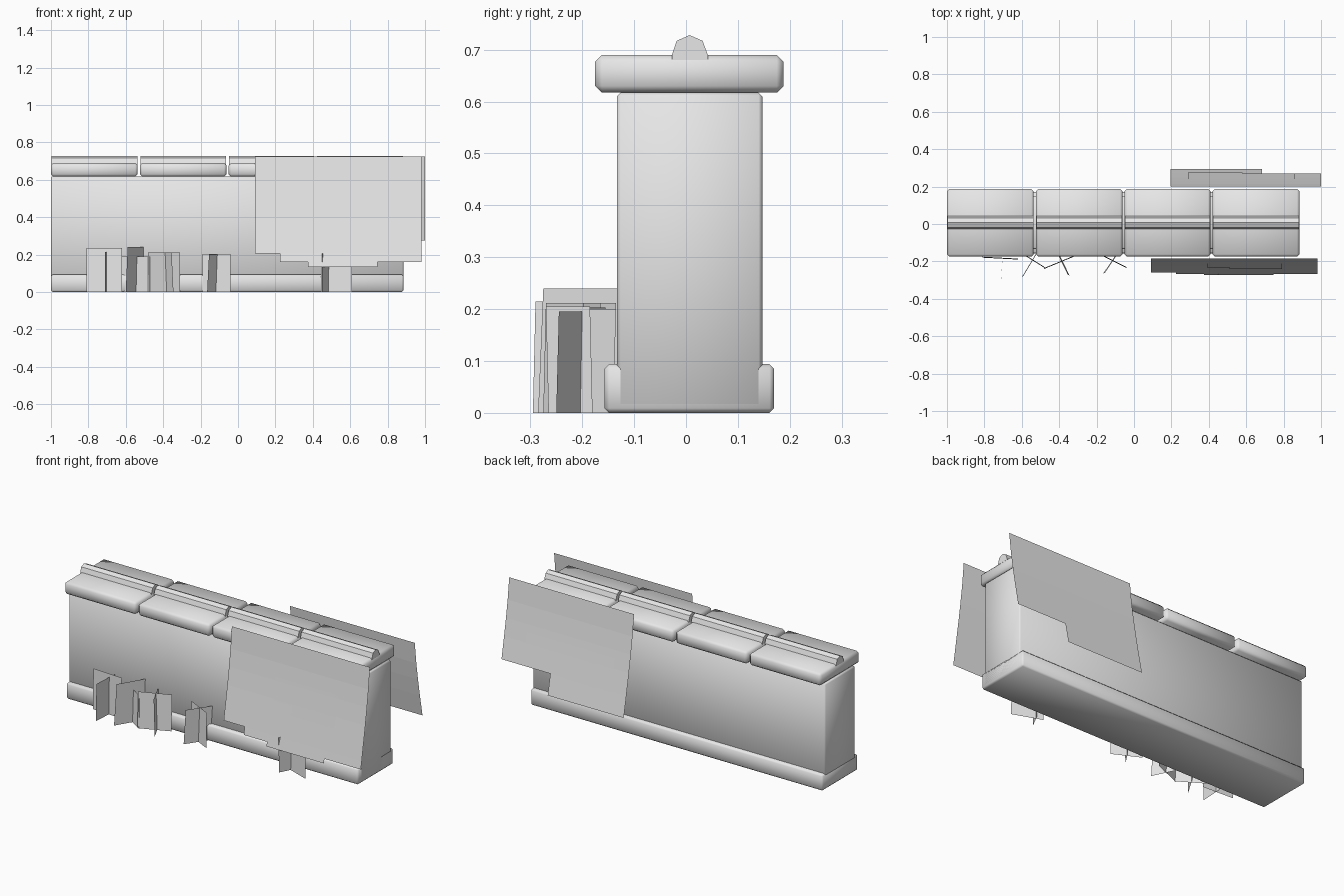
import bpy, bmesh

if "Cube" in bpy.data.objects:
    bpy.data.objects.remove(bpy.data.objects["Cube"])

grey = bpy.data.materials.new("stone_grey")
grey.diffuse_color = (0.8, 0.8, 0.8, 1)
grey.use_nodes = True
grey.node_tree.nodes["Principled BSDF"].inputs["Base Color"].default_value = grey.diffuse_color


def finish(name, bm, smooth=False):
    mesh = bpy.data.meshes.new(name)
    bm.to_mesh(mesh)
    bm.free()
    mesh.materials.append(grey)
    ob = bpy.data.objects.new(name, mesh)
    bpy.context.collection.objects.link(ob)
    if smooth:
        bpy.ops.object.select_all(action='DESELECT')
        ob.select_set(True)
        bpy.context.view_layer.objects.active = ob
        bpy.ops.object.shade_smooth_by_angle(angle=0.9)
    return ob


def block(name, x, y, z, bevel):
    """Box between the given (min, max) ranges with chamfered edges."""
    bm = bmesh.new()
    bmesh.ops.create_cube(bm, size=1)
    for v in bm.verts:
        for i, r in enumerate((x, y, z)):
            v.co[i] = r[0] if v.co[i] < 0 else r[1]
    bmesh.ops.bevel(bm, geom=bm.edges[:], offset=bevel, segments=1, affect='EDGES')
    finish(name, bm, True)


def prism(name, x0, x1, profile):
    """Profile in y, z extruded along x."""
    bm = bmesh.new()
    face = bm.faces.new([bm.verts.new((x0, y, z)) for y, z in profile])
    ext = bmesh.ops.extrude_face_region(bm, geom=[face])
    for v in ext["geom"]:
        if isinstance(v, bmesh.types.BMVert):
            v.co.x = x1
    bmesh.ops.recalc_face_normals(bm, faces=bm.faces[:])
    finish(name, bm)


def hanging_sheet(name, side, columns, top, y0, drop, lift=0.0):
    """Thin curved sheet with a stepped lower edge; columns are (x0, x1, bottom)."""
    bm = bmesh.new()
    levels = sorted({top, 0.6, 0.5, 0.4} | {c[2] for c in columns})
    levels = [z for z in levels if z <= top]

    def point(x, z):
        t = max(0.0, (0.725 - z) / 0.59)
        return bm.verts.new((x, side * (y0 + drop * t ** 1.25 + lift), z))

    for x0, x1, bottom in columns:
        for a, b in zip(levels, levels[1:]):
            if a >= bottom - 1e-6:
                quad = [point(x0, a), point(x1, a), point(x1, b), point(x0, b)]
                bm.faces.new(quad if side < 0 else quad[::-1])
    bmesh.ops.remove_doubles(bm, verts=bm.verts[:], dist=1e-5)
    finish(name, bm)


def grass_card(name, p, q, height, lean=(0.0, 0.012)):
    """Upright flat card from ground point p to ground point q."""
    bm = bmesh.new()
    top = [(x + lean[0], y + lean[1], height) for x, y in (q, p)]
    corners = [(*p, 0), (*q, 0)] + top
    bm.faces.new([bm.verts.new(c) for c in corners])
    finish(name, bm)


# Wall and plinth
block("wall_body", (-1, 0.885), (-0.133, 0.147), (0.01, 0.617), 0.007)
block("wall_plinth", (-1, 0.885), (-0.157, 0.17), (0, 0.094), 0.009)

# Capstones, each with its length of top ridge
ridge = [(-0.027, 0.68), (-0.027, 0.69), (-0.018, 0.717), (0.007, 0.728),
         (0.032, 0.717), (0.042, 0.69), (0.042, 0.68)]
for i, (a, b) in enumerate([(-1, -0.536), (-0.524, -0.061),
                            (-0.05, 0.409), (0.42, 0.885)]):
    block(f"capstone_{i + 1}", (a, b), (-0.175, 0.188), (0.617, 0.69), 0.013)
    prism(f"ridge_{i + 1}", a + 0.002, b - 0.002, ridge)

# Hanging foliage sheets, front and back
hanging_sheet("front_foliage", -1,
              [(0.09, 0.225, 0.205), (0.225, 0.375, 0.16),
               (0.375, 0.745, 0.135), (0.745, 0.98, 0.16)], 0.725, 0.185, 0.088)
hanging_sheet("front_foliage_overlay", -1,
              [(0.39, 0.51, 0.39), (0.51, 0.79, 0.335)], 0.52, 0.185, 0.088, 0.003)
hanging_sheet("back_foliage", 1,
              [(0.195, 0.685, 0.157), (0.685, 1.0, 0.275)], 0.725, 0.2, 0.1)
hanging_sheet("back_foliage_overlay", 1,
              [(0.29, 0.58, 0.27), (0.58, 0.86, 0.29)], 0.46, 0.2, 0.1, 0.003)

# Crossed grass cards along the foot of the front
cards = [
    ((-0.62, -0.19), (-0.81, -0.18), 0.235, (0.0, 0.005)),
    ((-0.71, -0.295), (-0.70, -0.135), 0.215, (0.0, 0.005)),
    ((-0.60, -0.285), (-0.51, -0.135), 0.24, (0.01, 0.01)),
    ((-0.47, -0.24), (-0.63, -0.14), 0.19, (0.0, 0.005)),
    ((-0.31, -0.17), (-0.48, -0.24), 0.212, (0.0, 0.005)),
    ((-0.345, -0.275), (-0.41, -0.14), 0.212, (-0.01, 0.005)),
    ((-0.165, -0.265), (-0.08, -0.14), 0.2, (0.01, 0.005)),
    ((-0.04, -0.235), (-0.19, -0.16), 0.203, (0.0, 0.005)),
    ((0.45, -0.265), (0.495, -0.18), 0.205, (0.0, -0.005)),
    ((0.61, -0.25), (0.445, -0.19), 0.195, (0.0, 0.005)),
]
for i, (p, q, h, lean) in enumerate(cards):
    grass_card(f"grass_card_{i + 1}", p, q, h, lean)
